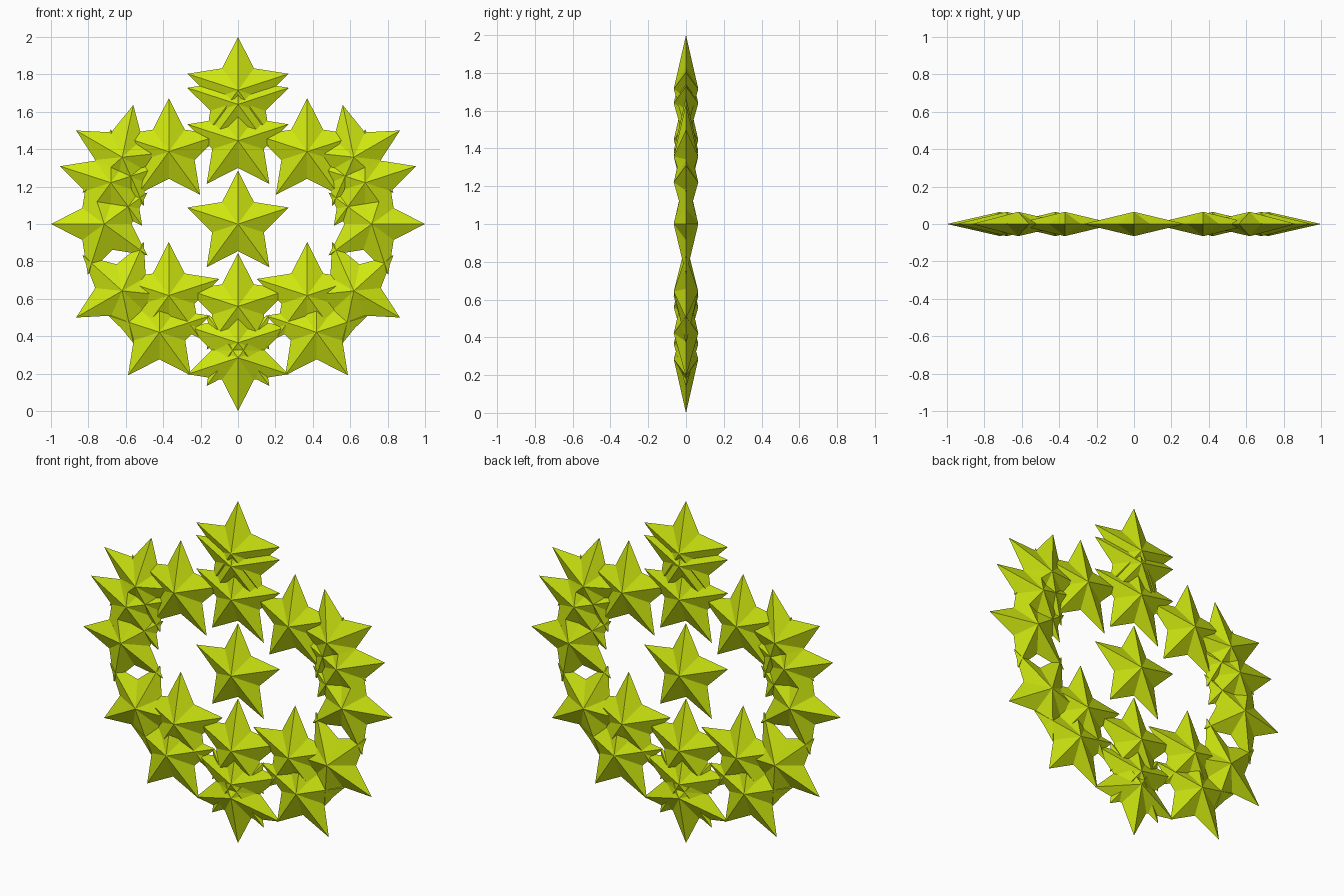
import bpy
from math import sin, cos, pi, radians

if "Cube" in bpy.data.objects:
    bpy.data.objects.remove(bpy.data.objects["Cube"])

R_OUT, R_IN, DEPTH = 0.285, 0.145, 0.065
RING = 0.715

mat = bpy.data.materials.new("lime")
mat.diffuse_color = (0.62, 0.8, 0.005, 1)
mat.use_nodes = True
mat.node_tree.nodes["Principled BSDF"].inputs["Base Color"].default_value = mat.diffuse_color


def star(name, x, z, angle=90):
    """Faceted five-pointed star in the xz plane, one tip pointing at angle."""
    verts = [(0, -DEPTH, 0), (0, DEPTH, 0)]
    for i in range(10):
        r = R_OUT if i % 2 == 0 else R_IN
        a = radians(angle) + i * pi / 5
        verts.append((r * cos(a), 0, r * sin(a)))
    faces = []
    for i in range(10):
        a, b = 2 + i, 2 + (i + 1) % 10
        faces += [(0, a, b), (1, b, a)]
    mesh = bpy.data.meshes.new(name)
    mesh.from_pydata(verts, [], faces)
    mesh.materials.append(mat)
    ob = bpy.data.objects.new(name, mesh)
    ob.location = (x, 0, z)
    bpy.context.collection.objects.link(ob)


# Outer ring: stars pointing outwards, from overlaid 4-, 5- and 6-fold rings
angles = sorted({(90 + k * 360 // n) % 360 for n in (4, 5, 6) for k in range(n)})
for a in angles:
    star("outer_star", RING * cos(radians(a)), 1 + RING * sin(radians(a)), a)

# Upright stars on the centre line
for z in (1.0, 1.445, 0.56, 1.64, 0.365):
    star("centre_line_star", 0, z)

# Upright stars at the four inner corners
for x in (-0.37, 0.37):
    for z in (1.387, 0.618):
        star("inner_star", x, z)
